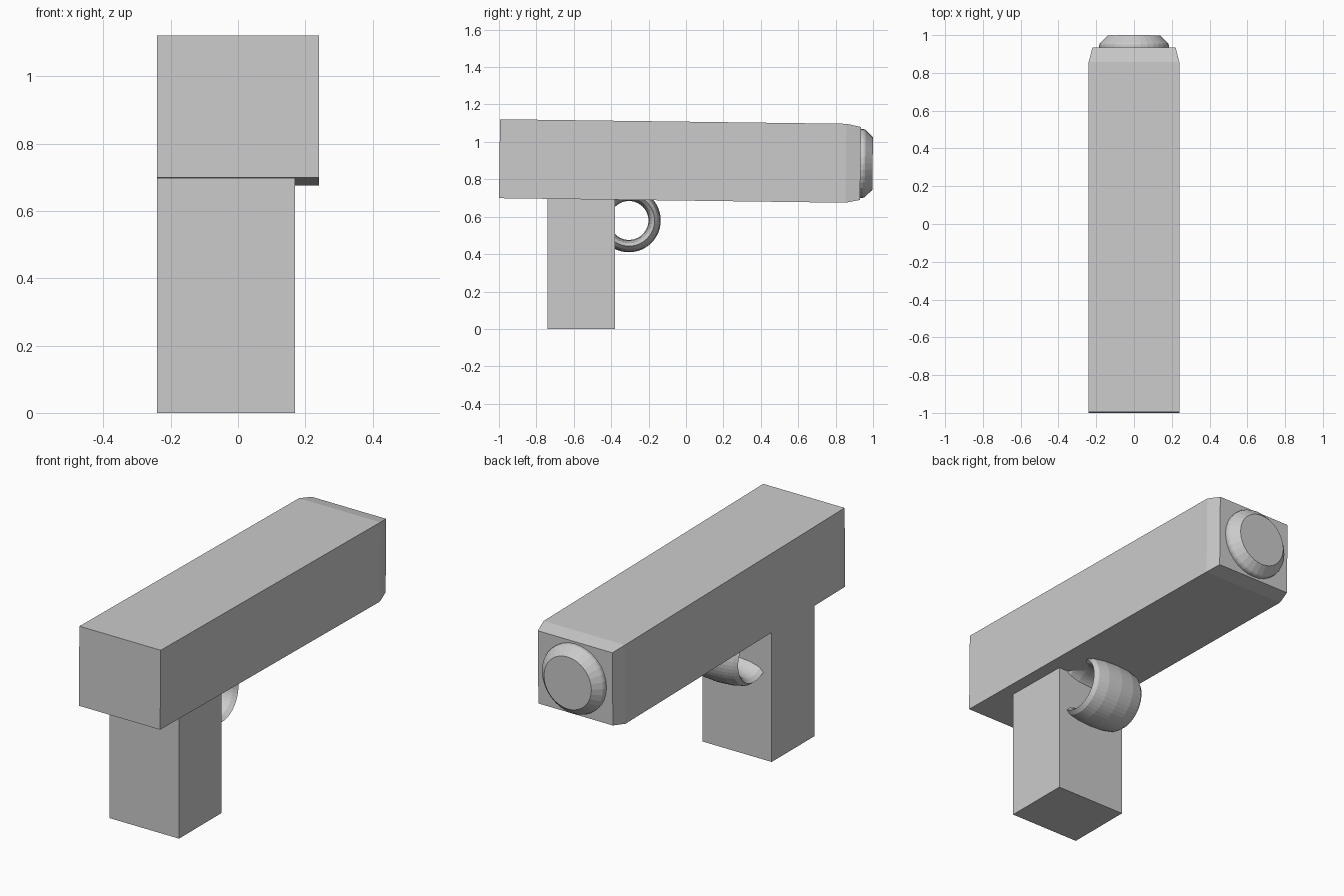
import bpy, bmesh, math
from mathutils import Matrix

if "Cube" in bpy.data.objects:
    bpy.data.objects.remove(bpy.data.objects["Cube"])

TILT = math.radians(-0.75)          # the barrel block dips slightly to the nose
PIVOT = (0, -0.997, 0.91)           # centre of the rear face


def make(name, bm):
    bmesh.ops.recalc_face_normals(bm, faces=bm.faces)
    mesh = bpy.data.meshes.new(name)
    bm.to_mesh(mesh)
    bm.free()
    obj = bpy.data.objects.new(name, mesh)
    bpy.context.collection.objects.link(obj)
    return obj


def loft(name, rings):
    """Capped skin through rings of equal point count."""
    bm = bmesh.new()
    loops = [[bm.verts.new(p) for p in ring] for ring in rings]
    n = len(loops[0])
    for a, b in zip(loops, loops[1:]):
        for i in range(n):
            j = (i + 1) % n
            bm.faces.new((a[i], a[j], b[j], b[i]))
    bm.faces.new(loops[0])
    bm.faces.new(loops[-1])
    return make(name, bm)


def rect(y, hx, hz):
    return [(-hx, y, -hz), (hx, y, -hz), (hx, y, hz), (-hx, y, hz)]


def circle(y, r, n=32):
    return [(r * math.cos(2 * math.pi * i / n), y, r * math.sin(2 * math.pi * i / n))
            for i in range(n)]


# Main block with tapered nose, and the chamfered muzzle disc
body = loft("barrel_block", [rect(0, 0.24, 0.211), rect(1.852, 0.24, 0.211),
                             rect(1.93, 0.22, 0.195)])
muzzle = loft("muzzle_disc", [circle(1.92, 0.184), circle(1.945, 0.184),
                              circle(1.955, 0.18), circle(1.995, 0.14)])
for part in (body, muzzle):
    part.location = PIVOT
    part.rotation_euler.x = TILT

# Grip, offset to one side
bm = bmesh.new()
bmesh.ops.create_cube(bm, size=1, matrix=Matrix.Translation((-0.035, -0.56, 0.35))
                      @ Matrix.Diagonal((0.41, 0.36, 0.70, 1)))
make("grip", bm)

# Trigger guard: a ring stretched wide along its axis
bpy.ops.mesh.primitive_torus_add(major_radius=0.137, minor_radius=0.033,
                                 major_segments=48, minor_segments=12,
                                 location=(-0.035, -0.305, 0.58),
                                 rotation=(0, math.pi / 2, 0))
guard = bpy.context.object
guard.name = "trigger_guard"
guard.scale.z = 0.155 / 0.033
